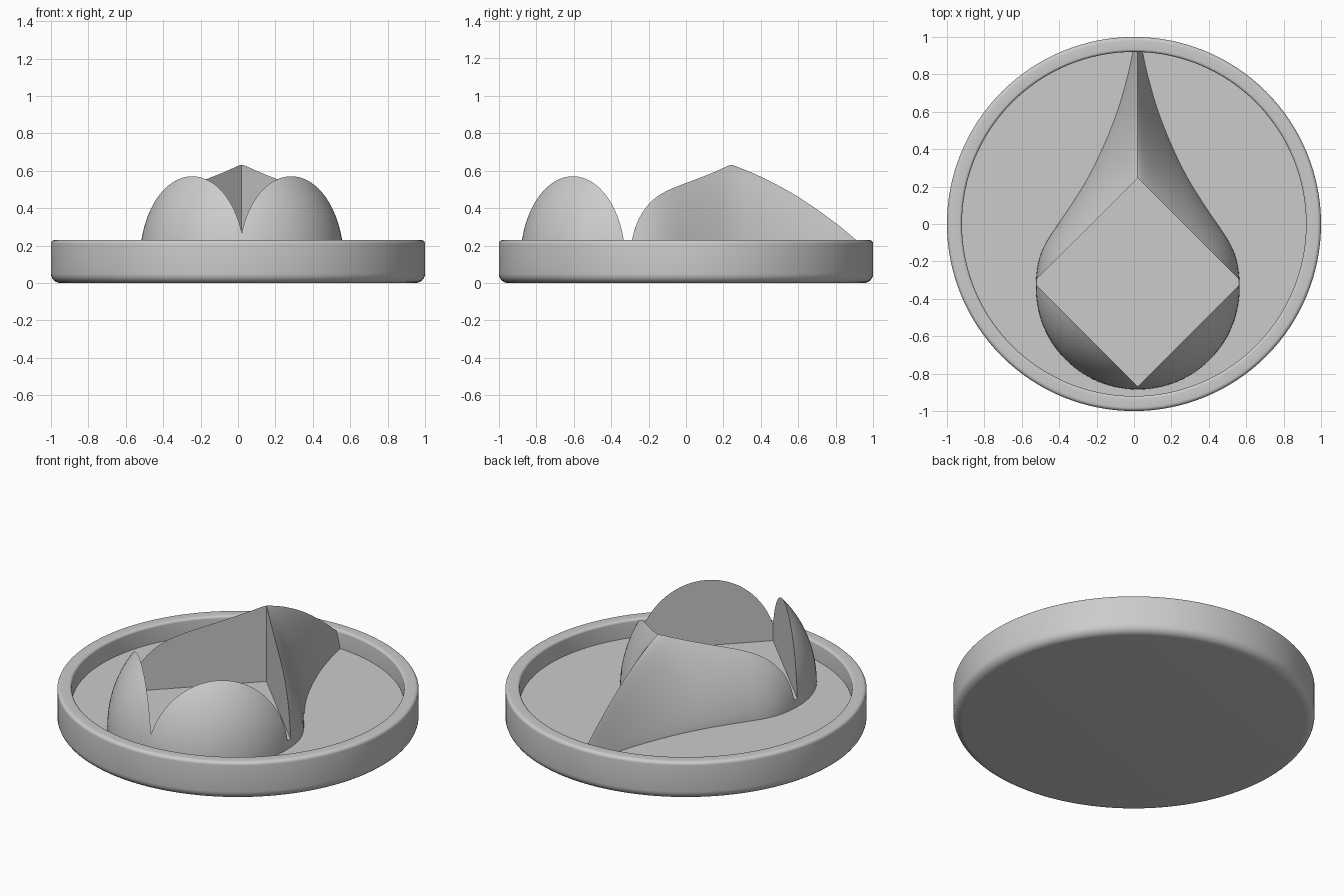
import bpy, bmesh, math

FLOOR = 0.12             # top of the dish floor
WELL = 0.17              # bottom of the diamond well
CX, CY = 0.02, -0.34     # centre of the round head
R, TOP = 0.545, 0.62     # head radius and head height above the floor

cube = bpy.data.objects.get("Cube")
if cube:
    bpy.data.objects.remove(cube, do_unlink=True)

grey = bpy.data.materials.new("plain_grey")
grey.use_nodes = True
grey.diffuse_color = (0.6, 0.6, 0.6, 1)
grey.node_tree.nodes["Principled BSDF"].inputs["Base Color"].default_value = (0.6, 0.6, 0.6, 1)


def make_object(name, bm):
    bmesh.ops.recalc_face_normals(bm, faces=bm.faces)
    mesh = bpy.data.meshes.new(name)
    bm.to_mesh(mesh)
    bm.free()
    mesh.materials.append(grey)
    obj = bpy.data.objects.new(name, mesh)
    bpy.context.collection.objects.link(obj)
    return obj


def bridge(bm, a, b):
    for i in range(len(a)):
        j = (i + 1) % len(a)
        bm.faces.new((a[i], a[j], b[j], b[i]))


def smooth(obj, degrees):
    bpy.ops.object.select_all(action='DESELECT')
    obj.select_set(True)
    bpy.context.view_layer.objects.active = obj
    bpy.ops.object.shade_smooth_by_angle(angle=math.radians(degrees))


def corner(r, z, radius, start, end, steps=6):
    """Rounded corner of a lathe profile."""
    angles = [math.radians(start + (end - start) * i / steps) for i in range(steps + 1)]
    return [(r + radius * math.cos(a), z + radius * math.sin(a)) for a in angles]


# Dish: turned profile with a rounded foot and a softened rim
profile = corner(0.95, 0.05, 0.05, -90, 0)
profile += corner(0.98, 0.21, 0.02, 0, 90)
profile += corner(0.935, 0.215, 0.015, 90, 180)
profile += [(0.92, FLOOR)]
bm = bmesh.new()
SEG = 128
rings = []
for r, z in profile:
    rings.append([bm.verts.new((r * math.cos(math.tau * i / SEG),
                                r * math.sin(math.tau * i / SEG), z)) for i in range(SEG)])
for a, b in zip(rings, rings[1:]):
    bridge(bm, a, b)
bm.faces.new(rings[0])
bm.faces.new(rings[-1])
smooth(make_object("dish", bm), 35)

# Tail stations: y, half width, ridge height above the floor, roundness
tail = [(CY, R, TOP, 2.0), (-0.2, 0.53, 0.615, 1.82), (-0.1, 0.49, 0.605, 1.68),
        (0.0, 0.425, 0.587, 1.57), (0.1, 0.357, 0.563, 1.45), (0.24, 0.27, 0.514, 1.28),
        (0.4, 0.19, 0.448, 1.18), (0.6, 0.11, 0.34, 1.12), (0.8, 0.052, 0.2, 1.1),
        (0.925, 0.025, 0.097, 1.1)]


def station(k, t):
    """Smooth interpolation between tail stations."""
    p0, p1, p2, p3 = (tail[min(max(k + d, 0), len(tail) - 1)] for d in (-1, 0, 1, 2))
    h = p2[0] - p1[0]
    out = [p1[0] + t * h]
    for c in (1, 2, 3):
        m1 = (p2[c] - p0[c]) / (p2[0] - p0[0]) * h
        m2 = (p3[c] - p1[c]) / (p3[0] - p1[0]) * h
        if k == 0:
            m1 = 0
        out.append((2*t**3 - 3*t**2 + 1) * p1[c] + (t**3 - 2*t**2 + t) * m1
                   + (3*t**2 - 2*t**3) * p2[c] + (t**3 - t**2) * m2)
    return out


# Teardrop: round head at the front lofted into a ridged tail
sections = []
for i in range(1, 28):
    a = math.pi / 2 * i / 28
    sections.append((CY - R * math.cos(a), R * math.sin(a), TOP * math.sin(a), 2.0))
for k in range(len(tail) - 1):
    sections += [station(k, s / 5) for s in range(5)]
sections.append(tail[-1])

bm = bmesh.new()
ARC = 48
rings = []
for y, w, h, p in sections:
    ring = [bm.verts.new((CX + w, y, FLOOR - 0.01))]
    for i in range(ARC + 1):
        a = math.pi * i / ARC
        c, s = math.cos(a), max(math.sin(a), 0)
        x = math.copysign(abs(c) ** (2 / p), c)
        ring.append(bm.verts.new((CX + w * x, y, FLOOR + h * s ** (2 / p))))
    ring.append(bm.verts.new((CX - w, y, FLOOR - 0.01)))
    rings.append(ring)
for a, b in zip(rings, rings[1:]):
    bridge(bm, a, b)
bm.faces.new(rings[0])
bm.faces.new(rings[-1])
teardrop = make_object("teardrop", bm)

# Diamond-shaped well sunk into the teardrop, leaving a thin base
bm = bmesh.new()
half = 0.557
loops = [[bm.verts.new((CX + half * dx, -0.312 + half * dy, z))
          for dx, dy in ((1, 0), (0, 1), (-1, 0), (0, -1))] for z in (WELL, 1.0)]
bridge(bm, *loops)
for loop in loops:
    bm.faces.new(loop)
cutter = make_object("well_cutter", bm)
cutter.hide_render = True

cut = teardrop.modifiers.new("diamond_well", 'BOOLEAN')
cut.operation = 'DIFFERENCE'
cut.solver = 'EXACT'
cut.object = cutter
bpy.context.view_layer.update()
graph = bpy.context.evaluated_depsgraph_get()
result = bpy.data.meshes.new_from_object(teardrop.evaluated_get(graph))
teardrop.modifiers.clear()
teardrop.data = result
bpy.data.objects.remove(cutter, do_unlink=True)
smooth(teardrop, 30)
